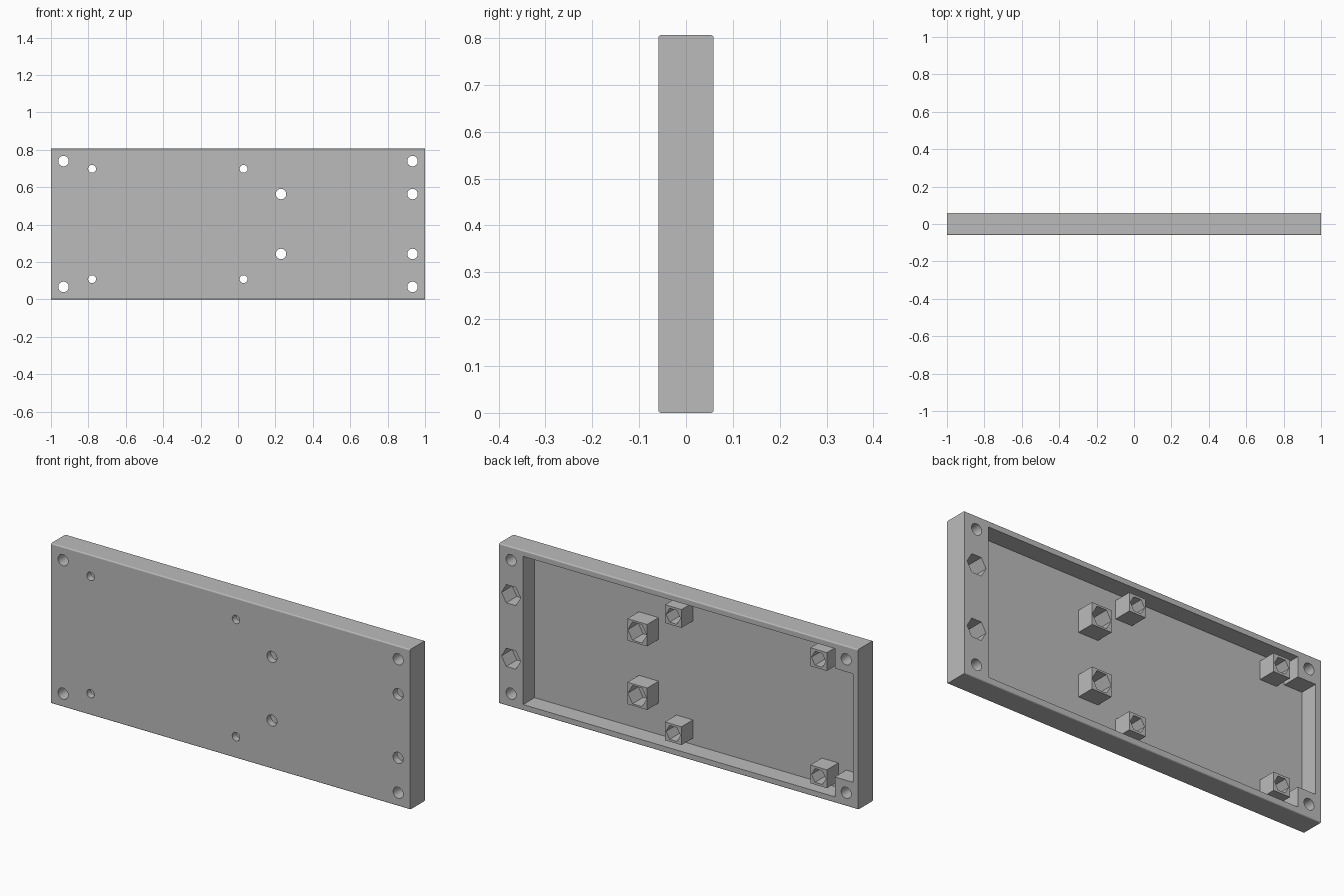
import bpy, bmesh, math
from mathutils import Vector

cube = bpy.data.objects.get("Cube")
if cube:
    bpy.data.objects.remove(cube, do_unlink=True)

HX, HY, H = 1.0, 0.059, 0.806      # half length, half depth, height
MID = H / 2
FLOOR = -0.032                     # inner face of the front panel
POCKET = -0.025                    # bottom of the nut pockets
WALL, BLOCK = 0.03, 0.13           # rim thickness, corner block size

grey = bpy.data.materials.new("plain grey")
grey.use_nodes = True
grey.diffuse_color = (0.5, 0.5, 0.5, 1)
grey.node_tree.nodes["Principled BSDF"].inputs["Base Color"].default_value = (0.5, 0.5, 0.5, 1)


def make(name, bm):
    bmesh.ops.recalc_face_normals(bm, faces=bm.faces)
    mesh = bpy.data.meshes.new(name)
    bm.to_mesh(mesh)
    bm.free()
    mesh.materials.append(grey)
    obj = bpy.data.objects.new(name, mesh)
    bpy.context.collection.objects.link(obj)
    return obj


def prism(bm, outline, y0, y1):
    """Extrude an (x, z) outline along y."""
    face = bm.faces.new([bm.verts.new((x, y0, z)) for x, z in outline])
    out = bmesh.ops.extrude_face_region(bm, geom=[face])
    verts = [g for g in out["geom"] if isinstance(g, bmesh.types.BMVert)]
    bmesh.ops.translate(bm, verts=verts, vec=Vector((0, y1 - y0, 0)))


def ngon(x, z, r, n):
    return [(x + r * math.cos(i * math.tau / n), z + r * math.sin(i * math.tau / n))
            for i in range(n)]


def square(x, z, h):
    return [(x - h, z - h), (x + h, z - h), (x + h, z + h), (x - h, z + h)]


def cut(obj, cutters):
    for cutter in cutters:
        mod = obj.modifiers.new("cut", "BOOLEAN")
        mod.operation = "DIFFERENCE"
        mod.solver = "EXACT"
        mod.object = cutter
    bpy.context.view_layer.update()
    deps = bpy.context.evaluated_depsgraph_get()
    mesh = bpy.data.meshes.new_from_object(obj.evaluated_get(deps))
    obj.modifiers.clear()
    obj.data = mesh


# Screw positions
corners = [(x, MID + s * 0.336) for x in (-0.933, 0.933) for s in (-1, 1)]
large = [(x, MID + s * 0.16) for x in (0.23, 0.933) for s in (-1, 1)]
small = [(x, MID + s * 0.295) for x in (-0.78, 0.03) for s in (-1, 1)]

# Cutter: tray recess that leaves two corner blocks and a thick end bar
bm = bmesh.new()
x0, x1, xb = -HX + WALL, HX - BLOCK - 0.004, -HX + BLOCK
prism(bm, [(x0, BLOCK), (xb, BLOCK), (xb, WALL), (x1, WALL), (x1, H - WALL),
           (xb, H - WALL), (xb, H - BLOCK), (x0, H - BLOCK)], FLOOR, 0.2)
recess = make("recess_cutter", bm)

# Cutter: round screw bores
bm = bmesh.new()
for x, z in corners + large:
    prism(bm, ngon(x, z, 0.028, 32), -0.2, 0.2)
for x, z in small:
    prism(bm, ngon(x, z, 0.021, 32), -0.2, 0.2)
bores = make("bore_cutter", bm)

# Cutter: hexagonal nut pockets
bm = bmesh.new()
for x, z in large:
    prism(bm, ngon(x, z, 0.053, 6), POCKET, 0.2)
for x, z in small:
    prism(bm, ngon(x, z, 0.04, 6), POCKET, 0.2)
pockets = make("pocket_cutter", bm)

# Tray body with rounded long edges
bm = bmesh.new()
prism(bm, [(-HX, 0), (HX, 0), (HX, H), (-HX, H)], -HY, HY)
long_edges = [e for e in bm.edges if abs(e.verts[0].co.x - e.verts[1].co.x) > 1]
bmesh.ops.bevel(bm, geom=long_edges, offset=0.006, segments=3, profile=0.5, affect="EDGES")
body = make("tray_body", bm)
cut(body, [recess, bores, pockets])

# Square standoffs on the panel
for label, spots, half in (("large", large[:2], 0.055), ("small", small, 0.046)):
    for i, (x, z) in enumerate(spots):
        bm = bmesh.new()
        prism(bm, square(x, z, half), FLOOR - 0.004, HY)
        cut(make(f"{label}_standoff_{i + 1}", bm), [bores, pockets])

for cutter in (recess, bores, pockets):
    bpy.data.objects.remove(cutter, do_unlink=True)
